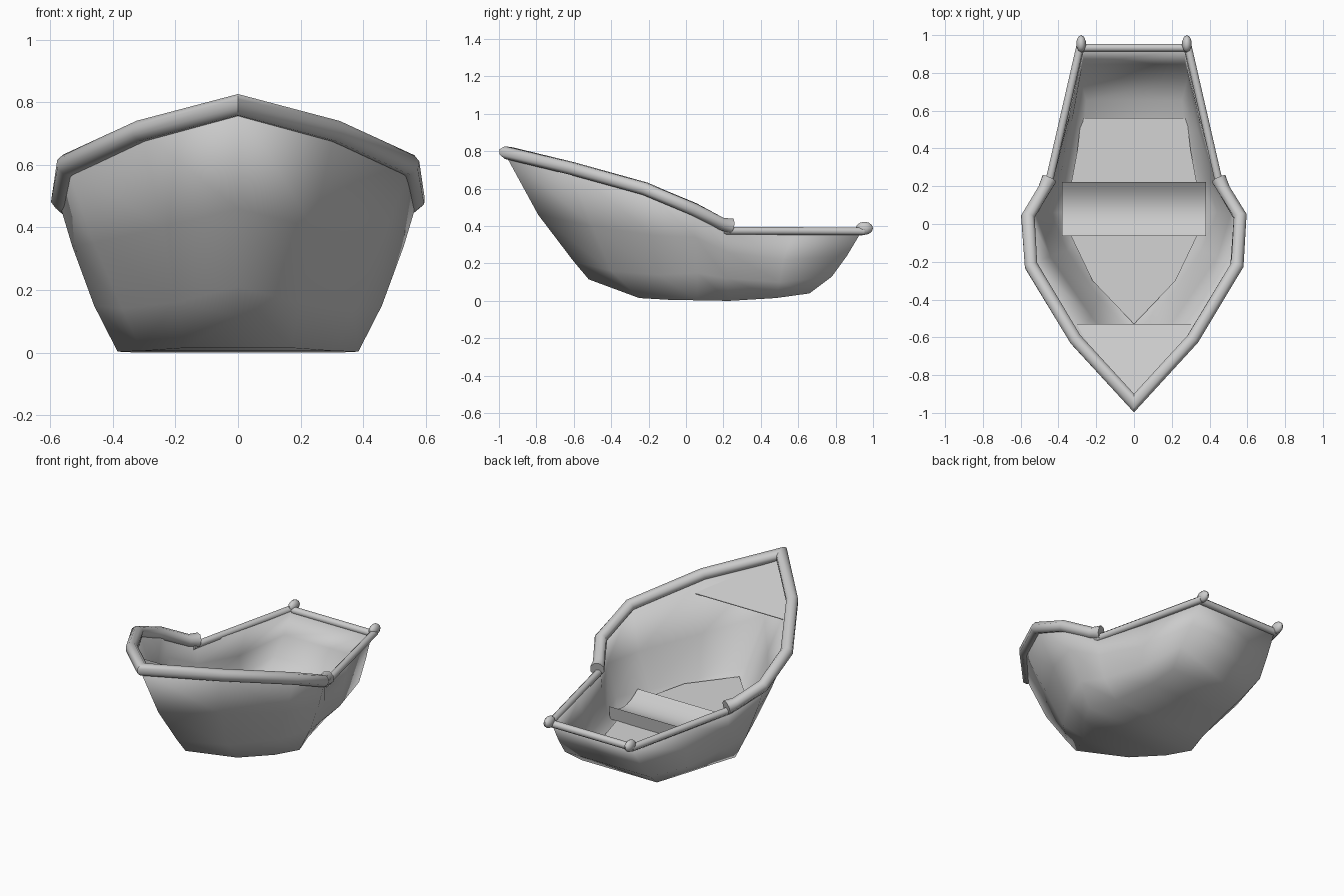
import bpy, bmesh, math
from mathutils import Vector

old = bpy.data.objects.get("Cube")
if old:
    bpy.data.objects.remove(old, do_unlink=True)

GREY = (0.6, 0.6, 0.6, 1)
mat = bpy.data.materials.new("plain grey")
mat.use_nodes = True
mat.diffuse_color = GREY
mat.node_tree.nodes["Principled BSDF"].inputs["Base Color"].default_value = GREY


def finish(bm, name, angle=50):
    """Turn a bmesh into a smooth object with sharp edges kept."""
    bmesh.ops.remove_doubles(bm, verts=bm.verts, dist=0.0005)
    bmesh.ops.recalc_face_normals(bm, faces=bm.faces)
    me = bpy.data.meshes.new(name)
    bm.to_mesh(me)
    bm.free()
    ob = bpy.data.objects.new(name, me)
    bpy.context.collection.objects.link(ob)
    me.materials.append(mat)
    bpy.ops.object.select_all(action="DESELECT")
    ob.select_set(True)
    bpy.context.view_layer.objects.active = ob
    bpy.ops.object.shade_smooth_by_angle(angle=math.radians(angle))
    return ob


def mirrored(path):
    """Left half path from the centre line, extended to the right half."""
    return [(-x, y, z) for x, y, z in reversed(path) if x > 0] + list(path)


def tube(name, path, r, end_r, sides=8):
    """Round bar along a path, with mitred corners and its own end radius."""
    pts = [Vector(p) for p in path]
    bm = bmesh.new()
    rings = []
    for i, p in enumerate(pts):
        d_in = (p - pts[i - 1]).normalized() if i else (pts[1] - p).normalized()
        d_out = (pts[i + 1] - p).normalized() if i < len(pts) - 1 else d_in
        plane = (d_in + d_out).normalized()
        side = d_in.cross(Vector((0, 0, 1))).normalized()
        up = side.cross(d_in)
        radius = end_r if i in (0, len(pts) - 1) else r
        ring = []
        for k in range(sides):
            a = math.tau * (k + 0.5) / sides
            o = (side * math.cos(a) + up * math.sin(a)) * radius
            o -= d_in * (o.dot(plane) / d_in.dot(plane))
            ring.append(bm.verts.new(p + o))
        rings.append(ring)
    for a, b in zip(rings, rings[1:]):
        for k in range(sides):
            n = (k + 1) % sides
            bm.faces.new((a[k], a[n], b[n], b[k]))
    bm.faces.new(rings[0])
    bm.faces.new(rings[-1])
    return finish(bm, name)


def prism(name, outline, offset):
    """Solid made by sweeping an outline along an offset."""
    bm = bmesh.new()
    f = bm.faces.new([bm.verts.new(p) for p in outline])
    ext = bmesh.ops.extrude_face_region(bm, geom=[f], use_keep_orig=True)["geom"]
    moved = [v for v in ext if isinstance(v, bmesh.types.BMVert)]
    bmesh.ops.translate(bm, verts=moved, vec=offset)
    return finish(bm, name, 30)


# Hull: left half rows from the rim down to the bottom, each from bow to stern
rows = [
    [(0, -.97, .79), (.31, -.62, .71), (.55, -.22, .60), (.575, .04, .49),
     (.455, .23, .375), (.36, .58, .37), (.275, .935, .365)],
    [(0, -.79, .46), (.24, -.5, .40), (.46, -.18, .35), (.53, .05, .34),
     (.45, .22, .26), (.37, .52, .22), (.285, .86, .24)],
    [(0, -.6, .21), (.2, -.4, .16), (.37, -.15, .14), (.46, .06, .15),
     (.41, .22, .12), (.355, .5, .1), (.295, .78, .13)],
    [(0, -.52, .115), (.17, -.25, .015), (.31, -.08, .005), (.385, .06, .003),
     (.325, .23, 0), (.275, .48, .015), (.26, .66, .04)],
]
bm = bmesh.new()
grid = [[bm.verts.new(p) for p in mirrored(row)] for row in rows]
cols = len(grid[0])
for a, b in zip(grid, grid[1:]):
    for k in range(cols - 1):
        bm.faces.new((a[k], a[k + 1], b[k + 1], b[k]))
    # transom strip
    bm.faces.new((a[-1], a[0], b[0], b[-1]))
# bottom planking
low = grid[-1]
mid = cols // 2
bm.faces.new((low[mid - 1], low[mid], low[mid + 1]))
for i in range(1, mid):
    bm.faces.new((low[mid - i], low[mid + i], low[mid + i + 1], low[mid - i - 1]))
hull = finish(bm, "hull", 180)
wall = hull.modifiers.new("wall", "SOLIDIFY")
wall.thickness = 0.02
wall.offset = -1

# Thick bow rim, swelling at its ends
tube("bow_rim", mirrored([(0, -.948, .79), (.31, -.61, .708), (.545, -.22, .60),
                          (.562, .04, .49), (.475, .185, .412),
                          (.448, .24, .40)]), .036, .043)

# Thin stern rails with end knobs
for s, side in ((1, "left"), (-1, "right")):
    tube(side + "_stern_rail", [(s * .455, .2, .375), (s * .283, .95, .372)], .022, .022)
    bm = bmesh.new()
    bmesh.ops.create_uvsphere(bm, u_segments=10, v_segments=6, radius=1)
    bmesh.ops.scale(bm, verts=bm.verts, vec=(.026, .046, .035))
    bmesh.ops.translate(bm, verts=bm.verts, vec=(s * .28, .954, .388))
    finish(bm, side + "_rail_knob")
tube("transom_rail", [(-.28, .933, .37), (.28, .933, .37)], .022, .022)

# Sloping floor and bow deck
prism("floor", mirrored([(0, -.53, .18), (.22, -.3, .165), (.34, -.05, .13),
                         (.345, .15, .105), (.30, .39, .075), (.28, .56, .055)]),
      (0, 0, -.006))
prism("bow_deck", mirrored([(0, -.93, .77), (.32, -.53, .62)]), (0, 0, -.004))

# Bench with a hollowed seat
hollow = [(-.38, .08 + .143 * t / 4, .12 + .06 * (t / 4) ** 2) for t in range(-4, 5)]
prism("bench", [(-.38, -.05, .1)] + hollow + [(-.38, .21, .095)], (.76, 0, 0))
